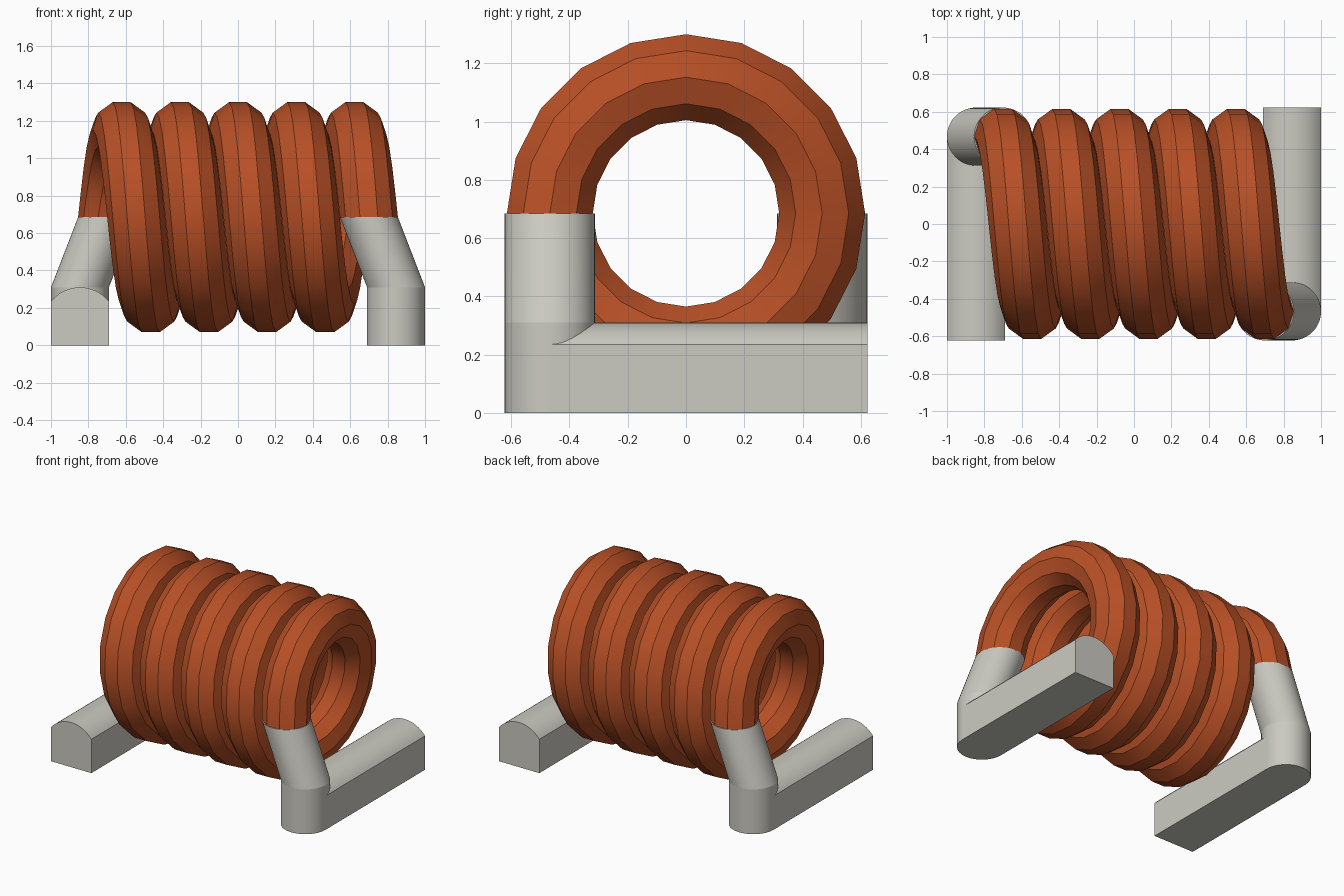
import bpy, bmesh, math

if "Cube" in bpy.data.objects:
    bpy.data.objects.remove(bpy.data.objects["Cube"], do_unlink=True)

R = 0.4675        # winding radius
r = 0.155         # wire radius
AXIS_Z = 0.685    # height of the winding axis
TURNS, STEPS, SIDES = 4.5, 20, 10
COIL_X = 0.70     # half length of the winding
FOOT_X = 0.845    # centre line of the feet
FOOT_Z = 0.31


def material(name, colour):
    m = bpy.data.materials.new(name)
    m.use_nodes = True
    m.diffuse_color = colour
    m.node_tree.nodes["Principled BSDF"].inputs["Base Color"].default_value = colour
    return m


copper = material("copper orange", (0.48, 0.08, 0.019, 1))
tin = material("tinned grey", (0.60, 0.59, 0.535, 1))


def loft(name, rings, mat, angle, turn=0.0):
    """Skin a list of closed rings and cap both ends."""
    bm = bmesh.new()
    loops = [[bm.verts.new(p) for p in ring] for ring in rings]
    for a, b in zip(loops, loops[1:]):
        for i in range(len(a)):
            j = (i + 1) % len(a)
            bm.faces.new((a[i], a[j], b[j], b[i]))
    bm.faces.new(loops[0])
    bm.faces.new(loops[-1])
    bmesh.ops.recalc_face_normals(bm, faces=bm.faces)
    mesh = bpy.data.meshes.new(name)
    bm.to_mesh(mesh)
    bm.free()
    mesh.materials.append(mat)
    ob = bpy.data.objects.new(name, mesh)
    bpy.context.collection.objects.link(ob)
    ob.rotation_euler.z = turn
    bpy.ops.object.select_all(action='DESELECT')
    ob.select_set(True)
    bpy.context.view_layer.objects.active = ob
    bpy.ops.object.shade_smooth_by_angle(angle=math.radians(angle))
    return ob


def coil_ring(k):
    """Wire section in the radial plane at step k of the helix."""
    t = 2 * math.pi * k / STEPS
    x = COIL_X - 2 * COIL_X * k / (TURNS * STEPS)
    ring = []
    for i in range(SIDES):
        a = 2 * math.pi * i / SIDES
        rad = R + r * math.sin(a)
        ring.append((x + r * math.cos(a), -rad * math.cos(t), AXIS_Z + rad * math.sin(t)))
    return ring


def circle(x, z, n=48):
    return [(x + r * math.cos(2 * math.pi * i / n),
             -R + r * math.sin(2 * math.pi * i / n), z) for i in range(n)]


def bar_ring(y, n=16):
    """Flat-bottomed section with a shallow arched top."""
    rise = 0.075
    arc_r = (r * r + rise * rise) / (2 * rise)
    half = math.asin(r / arc_r)
    ring = [(FOOT_X - r, y, 0), (FOOT_X + r, y, 0)]
    for i in range(n + 1):
        a = half - 2 * half * i / n
        ring.append((FOOT_X + arc_r * math.sin(a), y, FOOT_Z - arc_r + arc_r * math.cos(a)))
    return ring


# Winding
loft("coil_winding", [coil_ring(k) for k in range(int(TURNS * STEPS) + 1)], copper, 30)

# Leads and feet, the right set being the left one turned half way round
for side, turn in (("left", 0.0), ("right", math.pi)):
    loft(side + "_lead", [circle(FOOT_X, FOOT_Z), circle(COIL_X, AXIS_Z)], tin, 30, turn)
    loft(side + "_post", [circle(FOOT_X, 0), circle(FOOT_X, FOOT_Z)], tin, 30, turn)
    loft(side + "_foot_bar", [bar_ring(-R), bar_ring(R + r)], tin, 30, turn)
